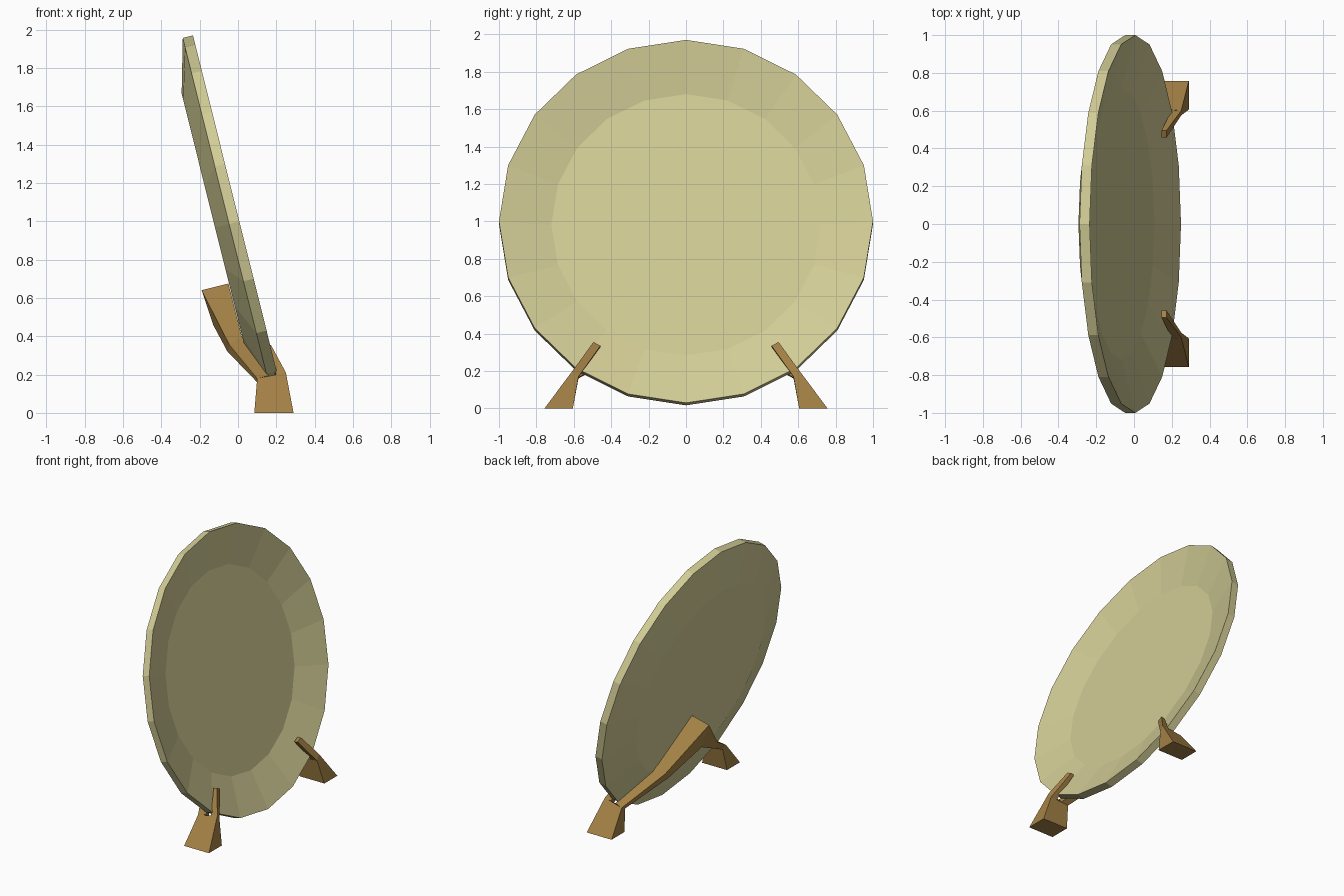
import bpy, bmesh, math
from mathutils import Matrix

if "Cube" in bpy.data.objects:
    bpy.data.objects.remove(bpy.data.objects["Cube"])


def material(name, rgb):
    m = bpy.data.materials.new(name)
    m.diffuse_color = (*rgb, 1)
    m.use_nodes = True
    m.node_tree.nodes["Principled BSDF"].inputs["Base Color"].default_value = m.diffuse_color
    return m


def finish(name, bm, mat):
    bmesh.ops.recalc_face_normals(bm, faces=bm.faces)
    me = bpy.data.meshes.new(name)
    bm.to_mesh(me)
    bm.free()
    me.materials.append(mat)
    ob = bpy.data.objects.new(name, me)
    bpy.context.collection.objects.link(ob)
    return ob


def loft(bm, sections):
    """Closed solid through a row of four-cornered sections."""
    rings = [[bm.verts.new(p) for p in s] for s in sections]
    for a, b in zip(rings, rings[1:]):
        for i in range(4):
            j = (i + 1) % 4
            bm.faces.new((a[i], a[j], b[j], b[i]))
    bm.faces.new(rings[0])
    bm.faces.new(rings[-1])


cream = material("cream", (0.64, 0.60, 0.30))
wood = material("wood", (0.37, 0.22, 0.06))

# Plate: dished 20-sided disc, profile as (radius, depth), tilted back
SIDES = 20
profile = [(0.72, -0.075), (1.0, 0.0), (1.0, -0.055), (0.72, -0.131)]
bm = bmesh.new()
rings = [[bm.verts.new((r * math.cos(2 * math.pi * i / SIDES),
                        r * math.sin(2 * math.pi * i / SIDES), d))
          for i in range(SIDES)] for r, d in profile]
for a, b in zip(rings, rings[1:]):
    for i in range(SIDES):
        j = (i + 1) % SIDES
        bm.faces.new((a[i], a[j], b[j], b[i]))
bm.faces.new(rings[0])
bm.faces.new(rings[-1])
tilt = Matrix.Translation((0.007, 0, 1.0)) @ Matrix.Rotation(math.radians(76), 4, 'Y')
bm.transform(tilt)
finish("plate", bm, cream)

# Stand: one half (+y side), mirrored
foot = [
    [(0.085, 0.605, 0), (0.29, 0.605, 0), (0.29, 0.757, 0), (0.085, 0.757, 0)],
    [(0.10, 0.575, 0.16), (0.25, 0.575, 0.17), (0.25, 0.60, 0.21), (0.10, 0.615, 0.18)],
]
prong = [
    [(0.20, 0.575, 0.167), (0.25, 0.575, 0.17), (0.25, 0.60, 0.21), (0.20, 0.603, 0.20)],
    [(0.145, 0.457, 0.33), (0.172, 0.457, 0.335), (0.172, 0.495, 0.355), (0.145, 0.495, 0.35)],
]
# Back arm: rises behind the plate to a ridge on the centre line
arm = [
    [(0.16, 0.605, 0.195), (0.10, 0.615, 0.18), (0.10, 0.575, 0.16), (0.16, 0.575, 0.165)],
    [(0.02, 0.31, 0.40), (-0.045, 0.31, 0.355), (-0.055, 0.28, 0.32), (0.01, 0.27, 0.34)],
    [(-0.05, 0, 0.675), (-0.19, 0, 0.64), (-0.13, 0, 0.46), (-0.02, 0, 0.49)],
]
for side, s in (("left", 1), ("right", -1)):
    for part, sections in (("foot", foot), ("prong", prong), ("back_arm", arm)):
        bm = bmesh.new()
        loft(bm, [[(x, s * y, z) for x, y, z in sec] for sec in sections])
        finish(f"{side}_{part}", bm, wood)
